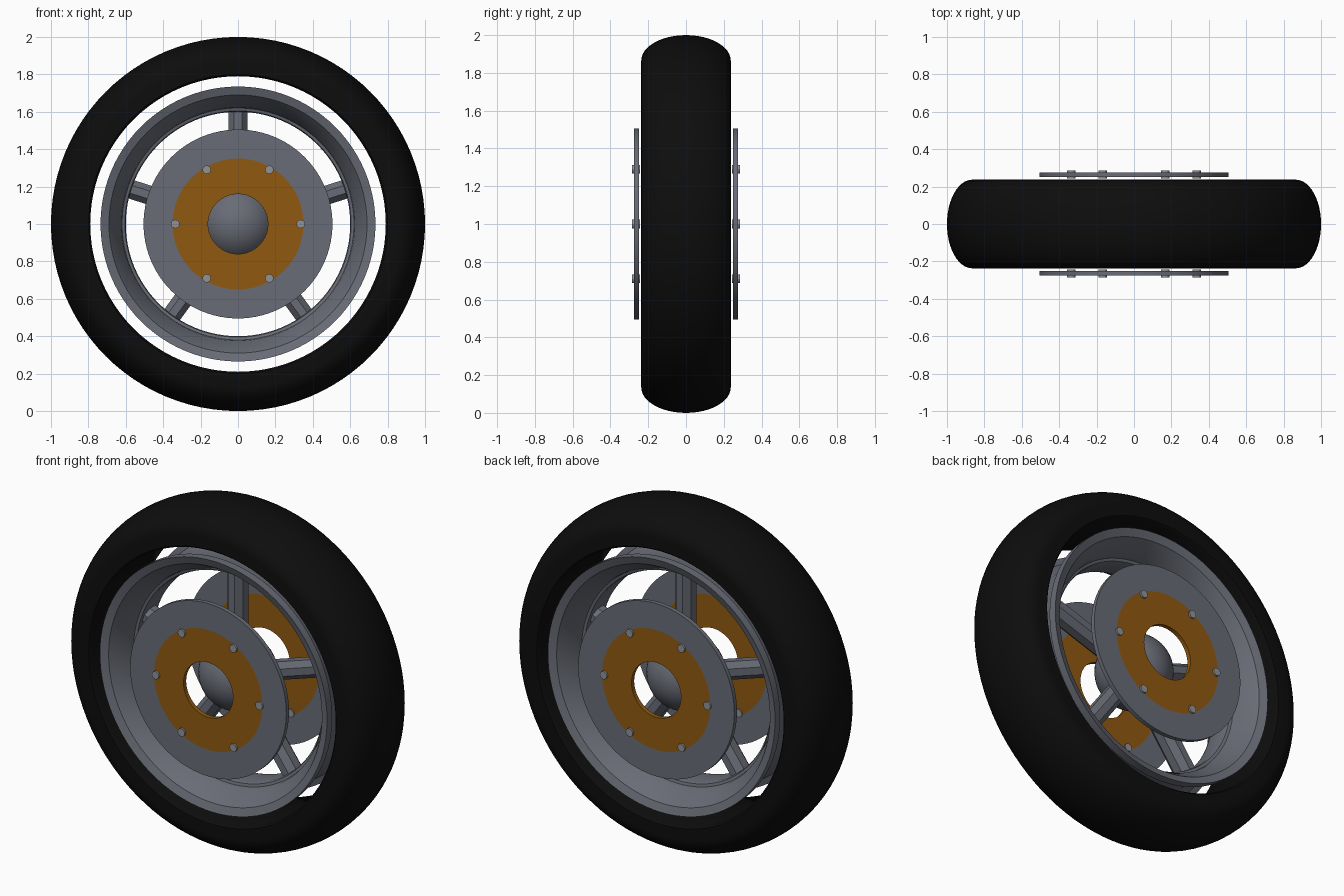
import bpy, bmesh, math
from mathutils import Matrix, Vector

cube = bpy.data.objects.get("Cube")
if cube:
    bpy.data.objects.remove(cube, do_unlink=True)


def make_material(name, rgb):
    mat = bpy.data.materials.new(name)
    mat.use_nodes = True
    mat.diffuse_color = (*rgb, 1)
    mat.node_tree.nodes["Principled BSDF"].inputs["Base Color"].default_value = (*rgb, 1)
    return mat


RUBBER = make_material("black rubber", (0.004, 0.004, 0.004))
METAL = make_material("grey metal", (0.14, 0.15, 0.18))
BRONZE = make_material("bronze", (0.28, 0.10, 0.005))
STEEL = make_material("light steel", (0.28, 0.29, 0.31))
CENTRE = Vector((0, 0, 1))


def finish(name, bm, mats, angle=30):
    bmesh.ops.recalc_face_normals(bm, faces=bm.faces)
    mesh = bpy.data.meshes.new(name)
    bm.to_mesh(mesh)
    bm.free()
    obj = bpy.data.objects.new(name, mesh)
    bpy.context.collection.objects.link(obj)
    for mat in mats:
        mesh.materials.append(mat)
    bpy.ops.object.select_all(action='DESELECT')
    obj.select_set(True)
    bpy.context.view_layer.objects.active = obj
    bpy.ops.object.shade_smooth_by_angle(angle=math.radians(angle))
    return obj


def lathe(profile, steps=96):
    """Turn a closed (radius, y) outline around the axle."""
    bm = bmesh.new()
    rings = []
    for i in range(steps):
        a = math.tau * i / steps
        rings.append([bm.verts.new(CENTRE + Vector((r * math.cos(a), y, r * math.sin(a))))
                      for r, y in profile])
    n = len(profile)
    for i in range(steps):
        here, there = rings[i], rings[(i + 1) % steps]
        for j in range(n):
            k = (j + 1) % n
            bm.faces.new((here[j], there[j], there[k], here[k]))
    return bm


def mirrored(half):
    """Complete an outline given on the +y side."""
    return half + [(r, -y) for r, y in reversed(half)]


# Tyre: elliptical tread above straight sidewalls
tread = [(0.865 + 0.135 * math.sin(t), 0.237 * math.cos(t))
         for t in (math.pi * i / 24 for i in range(25))]
finish("tyre", lathe([(0.79, 0.225), (0.80, 0.237)] + tread +
                     [(0.80, -0.237), (0.79, -0.225)]), [RUBBER], 40)

# Rim: lips, sloping wells and a raised middle band
inside = [(0.60, 0.06), (0.605, 0.075), (0.62, 0.08), (0.625, 0.11), (0.69, 0.21)]
outside = [(0.735, 0.227), (0.735, 0.18), (0.70, 0.17), (0.66, 0.10)]
finish("rim", lathe(mirrored(inside + outside)), [METAL])

# Hub ball
bm = bmesh.new()
bmesh.ops.create_uvsphere(bm, u_segments=48, v_segments=24, radius=0.21,
                          matrix=Matrix.Translation(CENTRE))
finish("hub", bm, [METAL])

# Five eight-sided spokes
for i in range(5):
    bm = bmesh.new()
    place = (Matrix.Translation(CENTRE) @ Matrix.Rotation(math.tau * i / 5, 4, 'Y')
             @ Matrix.Translation((0, 0, 0.38)) @ Matrix.Diagonal((1, 1.2, 1, 1))
             @ Matrix.Rotation(math.pi / 8, 4, 'Z'))
    bmesh.ops.create_cone(bm, cap_ends=True, segments=8, radius1=0.055, radius2=0.055,
                          depth=0.46, matrix=place)
    finish(f"spoke_{i + 1}", bm, [METAL])

# Brake discs with bronze carriers and bolts
for side, label in ((-1, "front"), (1, "back")):
    bm = lathe([(r, side * 0.25) for r in (0.16, 0.35, 0.505)] +
               [(r, side * 0.275) for r in (0.505, 0.35, 0.16)])
    for face in bm.faces:
        offset = face.calc_center_median() - CENTRE
        face.material_index = int(math.hypot(offset.x, offset.z) < 0.35)
    finish(f"{label}_brake_disc", bm, [METAL, BRONZE])

    bm = bmesh.new()
    for i in range(6):
        a = math.tau * i / 6
        spot = CENTRE + Vector((0.335 * math.cos(a), side * 0.265, 0.335 * math.sin(a)))
        bmesh.ops.create_cone(bm, cap_ends=True, segments=12, radius1=0.023, radius2=0.023,
                              depth=0.042, matrix=Matrix.Translation(spot)
                              @ Matrix.Rotation(math.pi / 2, 4, 'X'))
    finish(f"{label}_disc_bolts", bm, [STEEL])
